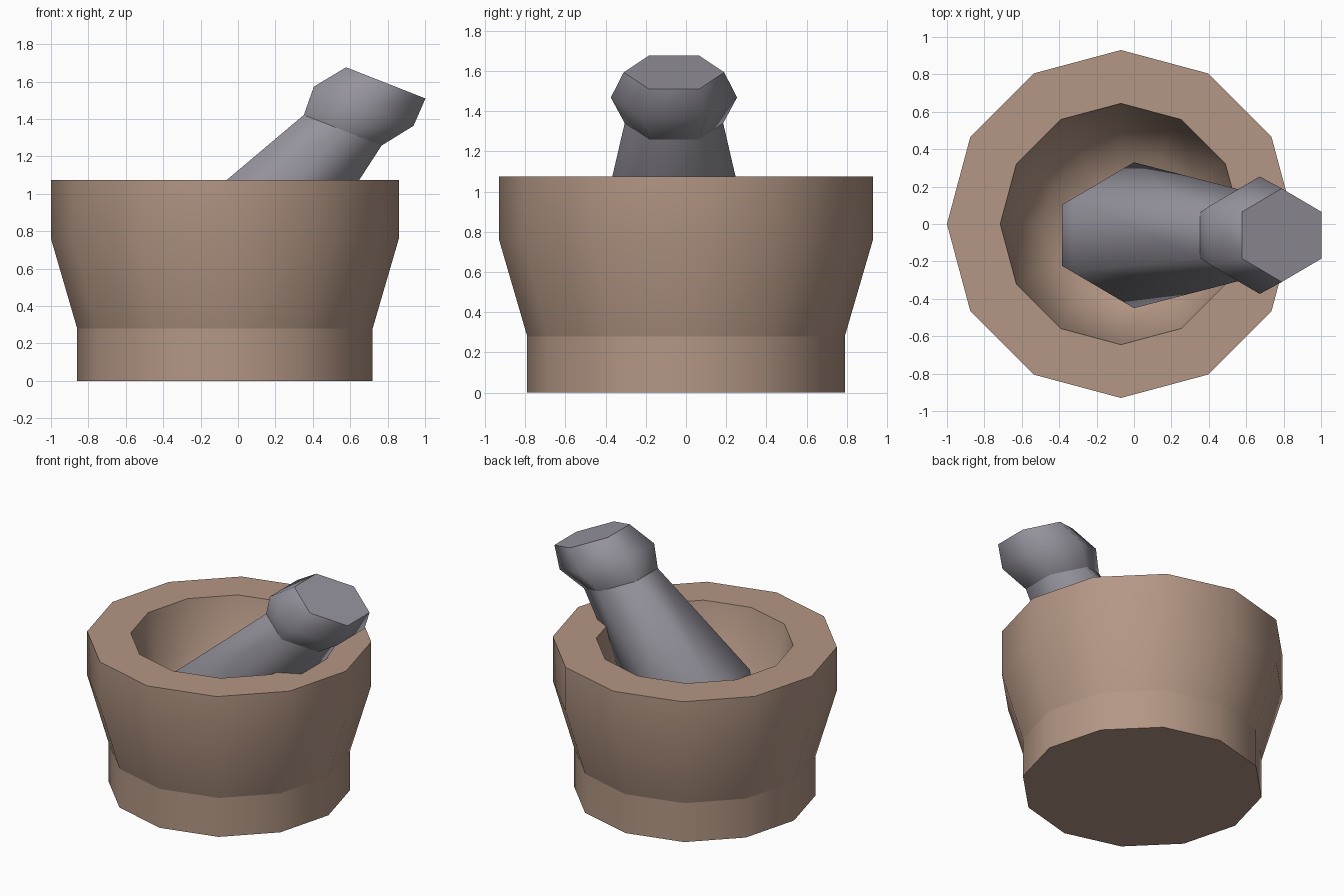
import bpy, bmesh, math
from mathutils import Vector

cube = bpy.data.objects.get("Cube")
if cube:
    bpy.data.objects.remove(cube, do_unlink=True)


def material(name, rgb):
    m = bpy.data.materials.new(name)
    m.use_nodes = True
    m.diffuse_color = (*rgb, 1)
    m.node_tree.nodes["Principled BSDF"].inputs["Base Color"].default_value = (*rgb, 1)
    return m


def ring(center, u, v, sides):
    """Points of a polygon around center, spanned by the half-axes u and v."""
    return [Vector(center) + u * math.cos(math.tau * i / sides) + v * math.sin(math.tau * i / sides)
            for i in range(sides)]


def loft(name, rings, mat, sharp=(), cap_start=True, cap_end=True):
    """Join rings into a smooth skin; rings listed in sharp keep a hard crease."""
    bm = bmesh.new()
    loops = [[bm.verts.new(p) for p in r] for r in rings]
    n = len(loops[0])
    for a, b in zip(loops, loops[1:]):
        for i in range(n):
            j = (i + 1) % n
            bm.faces.new((a[i], a[j], b[j], b[i])).smooth = True
    if cap_start:
        bm.faces.new(loops[0][::-1])
    if cap_end:
        bm.faces.new(loops[-1])
    for k in sharp:
        for i in range(n):
            bm.edges.get((loops[k][i], loops[k][(i + 1) % n])).smooth = False
    mesh = bpy.data.meshes.new(name)
    bm.to_mesh(mesh)
    bm.free()
    mesh.materials.append(mat)
    obj = bpy.data.objects.new(name, mesh)
    bpy.context.collection.objects.link(obj)
    return obj


clay = material("warm brown stone", (0.456, 0.310, 0.235))
stone = material("grey stone", (0.305, 0.292, 0.337))

# Mortar: twelve-sided, foot and hollow bowl
BOWL_X = -0.07


def bowl_ring(r, z):
    return ring((BOWL_X, 0, z), Vector((r, 0, 0)), Vector((0, r, 0)), 12)


foot = [(0.79, 0), (0.79, 0.28)]
bowl = [(0.79, 0.28), (0.93, 0.76), (0.93, 1.075), (0.645, 1.075),
        (0.575, 0.72), (0.42, 0.5), (0.2, 0.42)]
loft("mortar_foot", [bowl_ring(*p) for p in foot], clay, sharp=(0,), cap_end=False)
body = loft("mortar_bowl", [bowl_ring(*p) for p in bowl], clay, sharp=(2, 3), cap_start=False)
for f in body.data.polygons:
    f.use_smooth = True

# Pestle: leaning six-sided rings, each (centre x, centre z, radius)
PESTLE_Y = -0.06
across = Vector((0.98, 0, -0.385))
pestle = [(-0.11, 0.6, 0.325), (0, 0.715, 0.39), (0.56, 1.34, 0.245),
          (0.672, 1.468, 0.314), (0.79, 1.593, 0.25)]


def pestle_ring(x, z, r):
    return ring((x, PESTLE_Y, z), Vector((0, -r, 0)), across * r, 6)


loft("pestle", [pestle_ring(*p) for p in pestle], stone, sharp=(0, 2, 4))
